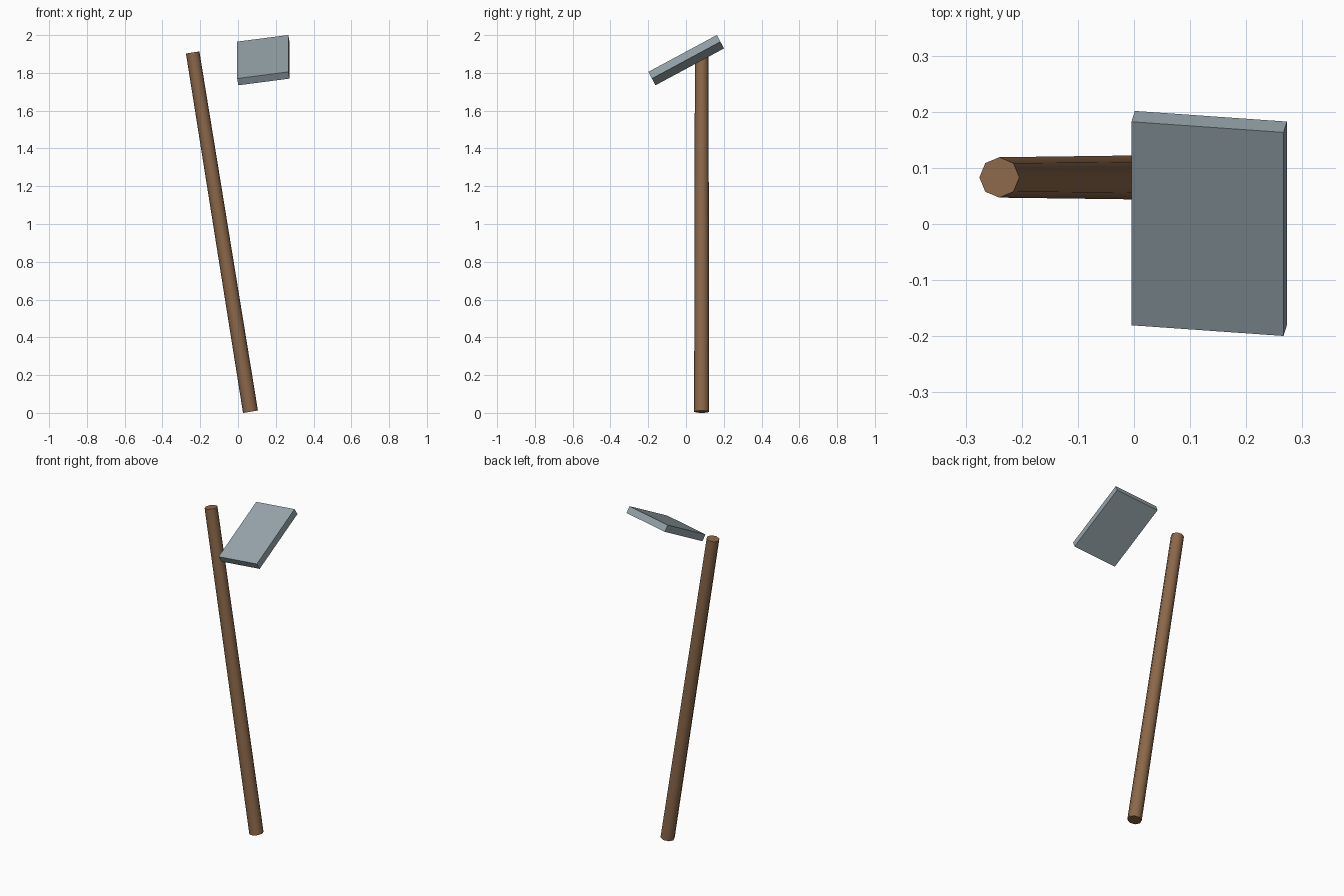
import bpy
from math import radians
from mathutils import Vector, Euler, Matrix

cube = bpy.data.objects.get("Cube")
if cube:
    bpy.data.objects.remove(cube, do_unlink=True)


def make_material(name, rgb):
    mat = bpy.data.materials.new(name)
    mat.use_nodes = True
    color = (*rgb, 1.0)
    mat.diffuse_color = color
    mat.node_tree.nodes["Principled BSDF"].inputs["Base Color"].default_value = color
    return mat


wood = make_material("brown wood", (0.262, 0.138, 0.068))
steel = make_material("blue grey steel", (0.314, 0.381, 0.413))

# Handle: leaning, slightly tapered eight-sided pole
bottom = Vector((0.066, 0.083, 0.006))
top = Vector((-0.24, 0.083, 1.908))
axis = top - bottom
bpy.ops.mesh.primitive_cone_add(vertices=8, radius1=0.04, radius2=0.036,
                                depth=axis.length, location=(bottom + top) / 2)
handle = bpy.context.object
handle.name = "handle"
handle.rotation_euler = Vector((0, 0, 1)).rotation_difference(axis).to_euler()
handle.data.materials.append(wood)
bpy.ops.object.shade_smooth_by_angle(angle=radians(50))

# Head: flat tilted plate floating beside the handle's top
bpy.ops.mesh.primitive_cube_add(size=1)
head = bpy.context.object
head.name = "head_plate"
head.data.transform(Matrix.Diagonal((0.274, 0.412, 0.041, 1)))
tilt = Euler((radians(28.3), 0, 0)).to_matrix() @ Euler((0, radians(-8.4), 0)).to_matrix()
head.rotation_euler = tilt.to_euler()
head.location = (0.134, 0.001, 1.8675)
head.data.materials.append(steel)
